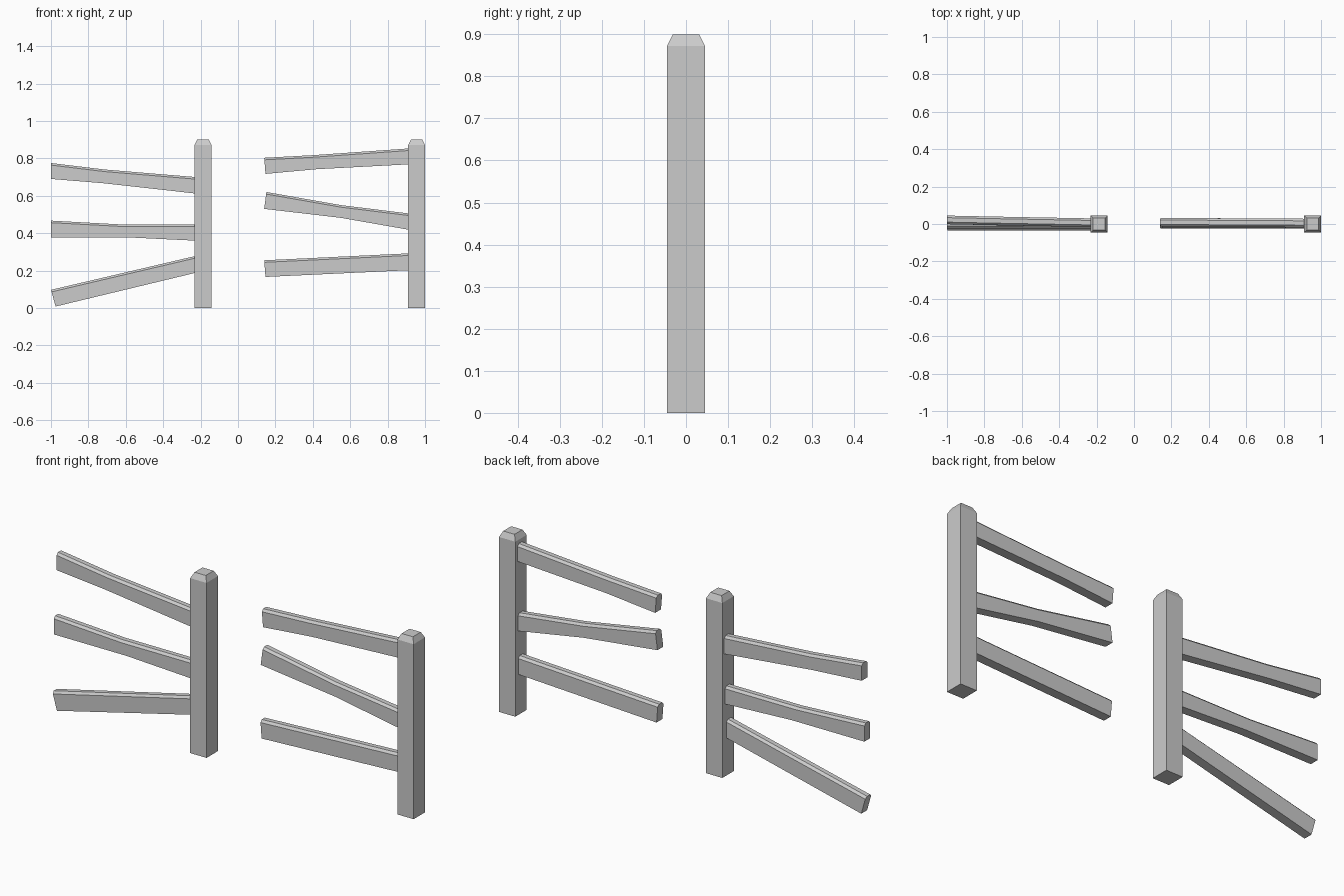
import bpy, bmesh

if "Cube" in bpy.data.objects:
    bpy.data.objects.remove(bpy.data.objects["Cube"])

def make_object(name, rings):
    """Skin a list of equal-length vertex loops and cap both ends."""
    bm = bmesh.new()
    loops = [[bm.verts.new(p) for p in ring] for ring in rings]
    for a, b in zip(loops, loops[1:]):
        n = len(a)
        for i in range(n):
            bm.faces.new((a[i], a[(i + 1) % n], b[(i + 1) % n], b[i]))
    bm.faces.new(loops[0])
    bm.faces.new(loops[-1])
    bmesh.ops.recalc_face_normals(bm, faces=bm.faces)
    mesh = bpy.data.meshes.new(name)
    bm.to_mesh(mesh)
    bm.free()
    obj = bpy.data.objects.new(name, mesh)
    bpy.context.collection.objects.link(obj)
    return obj

def post(name, x):
    """Square post with a chamfered top."""
    rings = []
    for half, z in ((0.045, 0), (0.045, 0.872), (0.031, 0.9)):
        rings.append([(x + sx * half, sy * half, z)
                      for sx, sy in ((-1, -1), (1, -1), (1, 1), (-1, 1))])
    return make_object(name, rings)

def rail(name, stations, thick=0.046, chamfer=0.011):
    """Rail with chamfered top edges; station = (x top, z top, x bottom, z bottom, y)."""
    h = thick / 2
    rings = []
    for xt, zt, xb, zb, y in stations:
        f = chamfer / (zt - zb)
        xs, zs = xt + (xb - xt) * f, zt - chamfer
        rings.append([(xb, y - h, zb), (xb, y + h, zb), (xs, y + h, zs),
                      (xt, y + h - chamfer, zt), (xt, y - h + chamfer, zt),
                      (xs, y - h, zs)])
    return make_object(name, rings)

# Posts
post("left_post", -0.187)
post("right_post", 0.955)

# Left bay of broken rails
L, R = -0.227, 0.915
rail("left_top_rail", [(-1, .775, -1, .69, .022), (-.71, .74, -.72, .667, .016),
                       (L, .70, L, .612, .007)])
rail("left_middle_rail", [(-1, .467, -1, .378, .0), (-.63, .447, -.60, .378, .0),
                          (L, .447, L, .36, .0)])
rail("left_bottom_rail", [(-1, .097, -.975, .008, -.011), (L, .278, L, .188, -.011)])

# Right bay of broken rails
rail("right_top_rail", [(.14, .803, .147, .717, .010), (.40, .817, .42, .742, .008),
                        (R, .853, R, .768, .005)])
rail("right_middle_rail", [(.152, .62, .14, .53, .002), (.55, .55, .55, .482, .001),
                           (R, .505, R, .418, .0)])
rail("right_bottom_rail", [(.14, .255, .147, .166, -.001), (R, .292, R, .202, -.002)])
